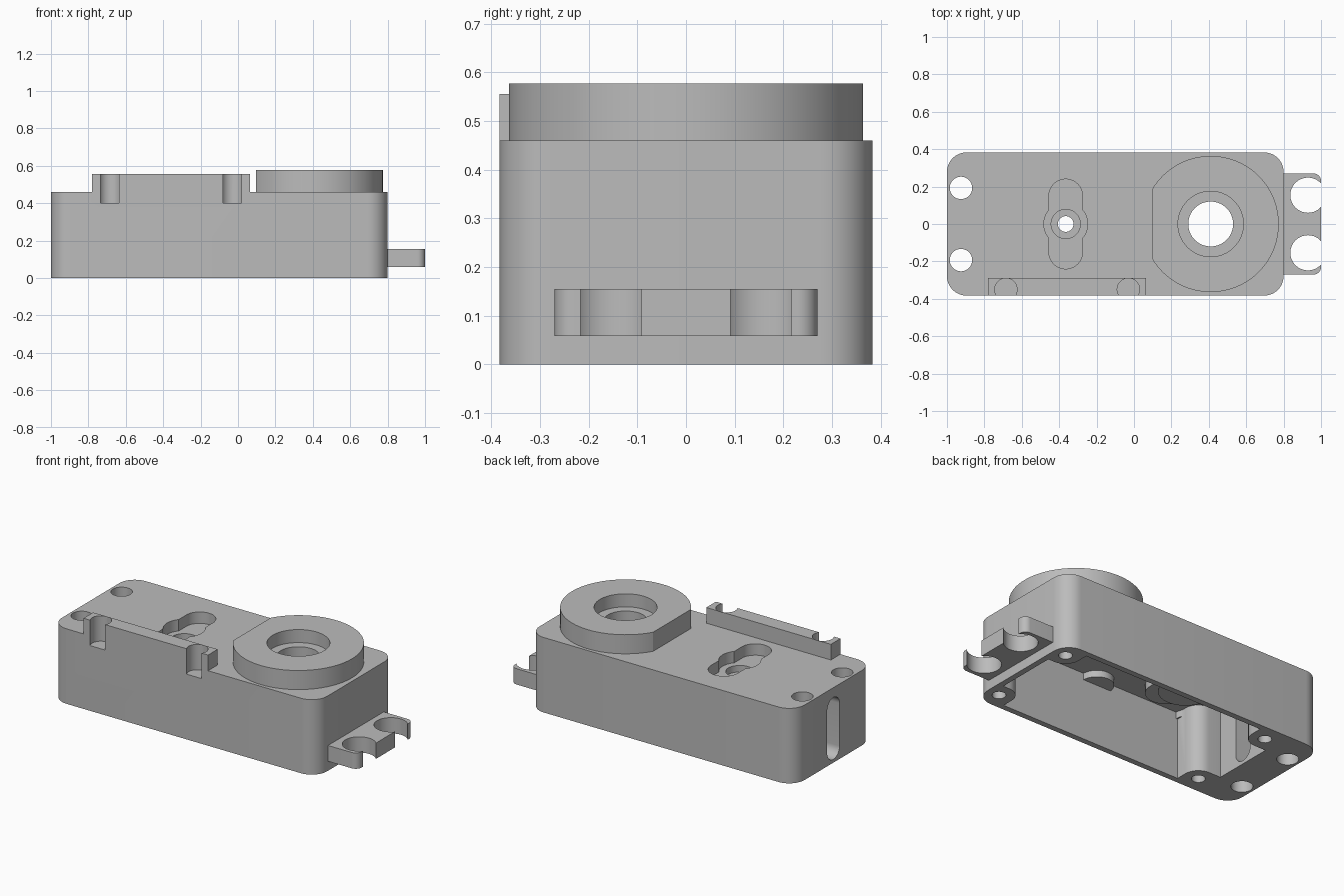
import bpy
import bmesh
import math

if "Cube" in bpy.data.objects:
    bpy.data.objects.remove(bpy.data.objects["Cube"], do_unlink=True)

GREY = (0.5, 0.5, 0.5, 1.0)
grey = bpy.data.materials.new("plain grey")
grey.use_nodes = True
grey.diffuse_color = GREY
grey.node_tree.nodes["Principled BSDF"].inputs["Base Color"].default_value = GREY


def rounded(x0, x1, y0, y1, r, steps=10):
    """Rectangle outline with round corners."""
    pts = []
    centres = [(x1 - r, y1 - r), (x0 + r, y1 - r), (x0 + r, y0 + r), (x1 - r, y0 + r)]
    for corner, (cx, cy) in enumerate(centres):
        for i in range(steps + 1):
            a = math.pi / 2 * (corner + i / steps)
            pts.append((cx + r * math.cos(a), cy + r * math.sin(a)))
    return pts


def circle(cx, cy, r, n=64):
    return [(cx + r * math.cos(math.tau * i / n), cy + r * math.sin(math.tau * i / n))
            for i in range(n)]


def box(x0, x1, y0, y1):
    return [(x0, y0), (x1, y0), (x1, y1), (x0, y1)]


def prism(name, outline, z0, z1):
    """Extrude an outline between two heights."""
    bm = bmesh.new()
    face = bm.faces.new([bm.verts.new((x, y, z0)) for x, y in outline])
    top = bmesh.ops.extrude_face_region(bm, geom=[face])
    for v in top["geom"]:
        if isinstance(v, bmesh.types.BMVert):
            v.co.z = z1
    bmesh.ops.remove_doubles(bm, verts=bm.verts[:], dist=1e-5)
    bmesh.ops.recalc_face_normals(bm, faces=bm.faces[:])
    mesh = bpy.data.meshes.new(name)
    bm.to_mesh(mesh)
    bm.free()
    obj = bpy.data.objects.new(name, mesh)
    bpy.context.collection.objects.link(obj)
    return obj


def combine(target, tool, operation):
    """Apply a boolean and remove the tool."""
    mod = target.modifiers.new("combine", "BOOLEAN")
    mod.operation, mod.solver, mod.object = operation, "EXACT", tool
    bpy.ops.object.select_all(action="DESELECT")
    bpy.context.view_layer.objects.active = target
    target.select_set(True)
    bpy.ops.object.modifier_apply(modifier=mod.name)
    bpy.data.objects.remove(tool, do_unlink=True)


def cut(target, outline, z0, z1):
    combine(target, prism("cutter", outline, z0, z1), "DIFFERENCE")


def add(target, outline, z0, z1):
    combine(target, prism("addition", outline, z0, z1), "UNION")


DEPTH, HEIGHT, CEILING = 0.383, 0.46, 0.41
OUTPUT_X, HUB_X = 0.41, -0.365
NOTCHES = (-0.685, -0.03)

# Case with the output boss and the front flange
case = prism("case", rounded(-1, 0.8, -DEPTH, DEPTH, 0.105), 0, HEIGHT)
add(case, [(max(x, 0.095), y) for x, y in circle(OUTPUT_X, 0, 0.364, 96)], 0.43, 0.577)
add(case, box(-0.78, 0.065, -DEPTH, -0.29), 0.43, 0.556)

# Cavity shape, leaving screw columns, filled corners and ceiling pads
cavity = prism("cavity", box(-0.77, 0.765, -0.348, 0.348), -0.1, CEILING)
for sx, edge in ((-0.69, -0.9), (0.72, 0.9)):
    for side in (-1, 1):
        y = side * 0.28
        cut(cavity, circle(sx, y, 0.09, 32), -0.2, 0.6)
        cut(cavity, box(min(sx, edge), max(sx, edge), min(y - side * 0.09, side),
                        max(y - side * 0.09, side)), -0.2, 0.6)
        cut(cavity, box(sx - 0.09, sx + 0.09, min(y, side), max(y, side)), -0.2, 0.6)
cut(cavity, circle(HUB_X, 0, 0.15), 0.3, 0.6)
cut(cavity, rounded(HUB_X - 0.12, HUB_X + 0.12, -0.275, 0.275, 0.12), 0.36, 0.6)
for nx in NOTCHES:
    cut(cavity, circle(nx, -0.35, 0.095, 32), 0.37, 0.6)
combine(case, cavity, "DIFFERENCE")

# Output bore with its counterbore
cut(case, circle(OUTPUT_X, 0, 0.175), 0.497, 0.7)
cut(case, circle(OUTPUT_X, 0, 0.12), 0.2, 0.7)

# Groove, hub recess and small bore
cut(case, rounded(HUB_X - 0.09, HUB_X + 0.09, -0.24, 0.24, 0.0899), 0.39, 0.7)
cut(case, circle(HUB_X, 0, 0.117), 0.39, 0.7)
cut(case, circle(HUB_X, 0, 0.078), 0.35, 0.7)
cut(case, circle(HUB_X, 0, 0.042, 32), 0.1, 0.7)

# Flange notches
for nx in NOTCHES:
    cut(case, circle(nx, -0.35, 0.06, 40), 0.40, 0.7)

# Mounting holes and blind screw holes
for side in (-1, 1):
    cut(case, circle(-0.925, side * 0.193, 0.06, 40), -0.1, 0.7)
    for sx in (-0.69, 0.72):
        cut(case, circle(sx, side * 0.28, 0.038, 24), -0.1, 0.3)

# Upright slot through the end wall
slot = prism("slot", rounded(-0.4, -0.02, -0.06, 0.06, 0.0599), -0.2, 0.2)
slot.rotation_euler.y = math.pi / 2
slot.location.x = -0.93
bpy.context.view_layer.update()
combine(case, slot, "DIFFERENCE")

# Lug plate with two open holes
lug_plate = prism("lug_plate", rounded(0.72, 1.0, -0.27, 0.27, 0.04), 0.058, 0.155)
cut(lug_plate, box(0.6, 0.8, -0.5, 0.5), 0, 0.3)
for side in (-1, 1):
    cut(lug_plate, circle(0.93, side * 0.154, 0.094), 0, 0.3)

for obj in (case, lug_plate):
    obj.data.materials.clear()
    obj.data.materials.append(grey)
    for poly in obj.data.polygons:
        poly.material_index = 0
    bpy.ops.object.select_all(action="DESELECT")
    bpy.context.view_layer.objects.active = obj
    obj.select_set(True)
    bpy.ops.object.shade_smooth_by_angle(angle=math.radians(30))
